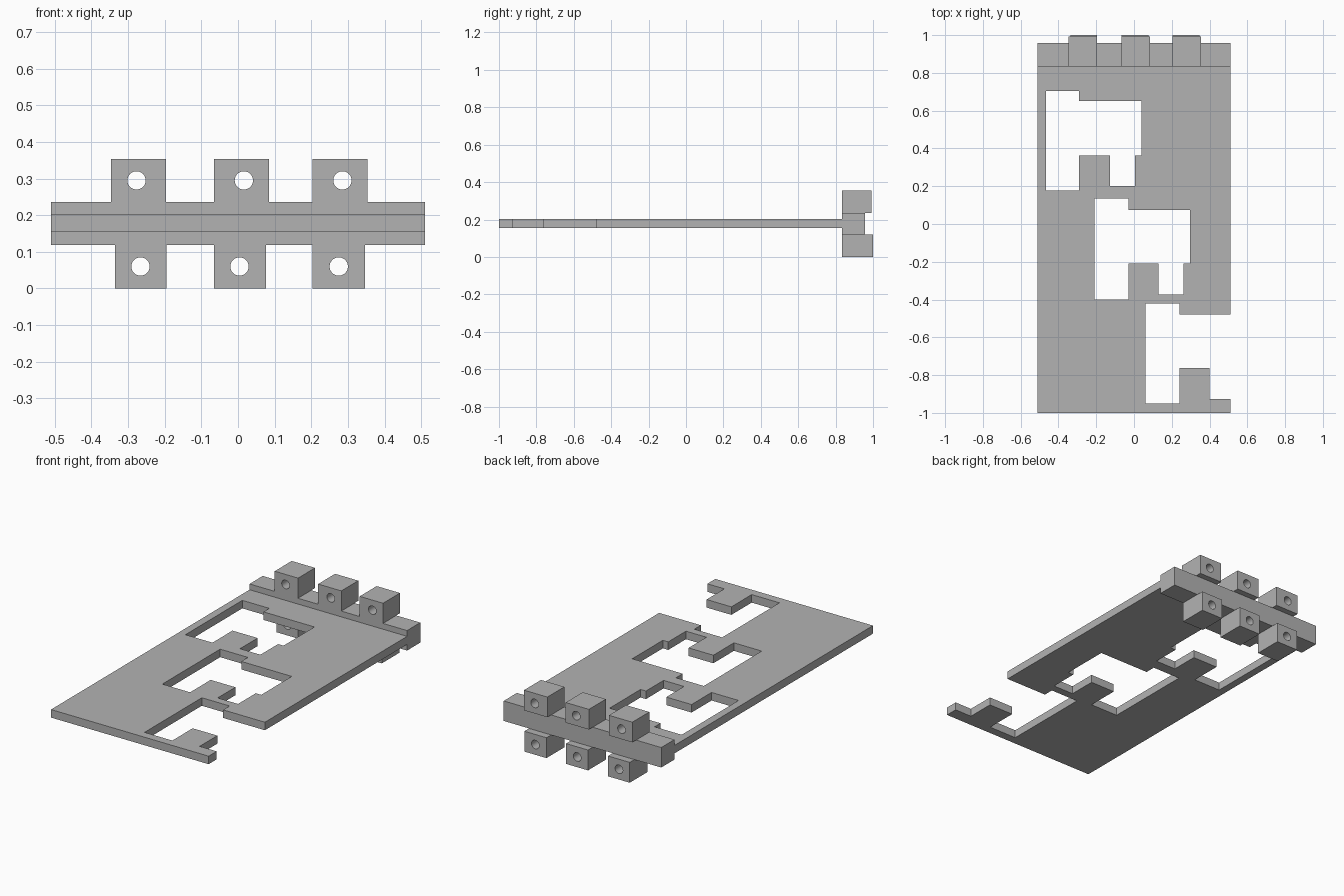
import bpy, bmesh, math
from mathutils import Matrix, Vector

if "Cube" in bpy.data.objects:
    bpy.data.objects.remove(bpy.data.objects["Cube"])

grey = bpy.data.materials.new("plain_grey")
grey.diffuse_color = (0.45, 0.45, 0.45, 1)
grey.use_nodes = True
grey.node_tree.nodes["Principled BSDF"].inputs["Base Color"].default_value = grey.diffuse_color


def extrude_profile(name, loops, depth, matrix):
    """Fill 2D loops (outline plus holes), extrude along local z, then place."""
    bm = bmesh.new()
    for loop in loops:
        vs = [bm.verts.new((x, y, 0)) for x, y in loop]
        for a, b in zip(vs, vs[1:] + vs[:1]):
            bm.edges.new((a, b))
    bmesh.ops.triangle_fill(bm, use_beauty=True, edges=bm.edges[:], normal=(0, 0, 1))
    new = bmesh.ops.extrude_face_region(bm, geom=bm.faces[:], use_keep_orig=True)["geom"]
    bmesh.ops.translate(bm, vec=(0, 0, depth),
                        verts=[g for g in new if isinstance(g, bmesh.types.BMVert)])
    bmesh.ops.transform(bm, matrix=matrix, verts=bm.verts[:])
    bmesh.ops.recalc_face_normals(bm, faces=bm.faces[:])
    mesh = bpy.data.meshes.new(name)
    bm.to_mesh(mesh)
    bm.free()
    mesh.materials.append(grey)
    ob = bpy.data.objects.new(name, mesh)
    bpy.context.collection.objects.link(ob)
    bpy.ops.object.select_all(action='DESELECT')
    ob.select_set(True)
    bpy.context.view_layer.objects.active = ob
    bpy.ops.object.shade_smooth_by_angle(angle=math.radians(30))
    return ob


def rect(x0, x1, y0, y1):
    return [(x0, y0), (x1, y0), (x1, y1), (x0, y1)]


def circle(cx, cy, r, n=32):
    return [(cx + r * math.cos(2 * math.pi * i / n), cy + r * math.sin(2 * math.pi * i / n))
            for i in range(n)]


def front_profile(name, loops, y0, y1):
    """Profile in x and z, extruded from y1 forward to y0."""
    place = Matrix.Translation(Vector((0, y1, 0))) @ Matrix.Rotation(math.pi / 2, 4, 'X')
    return extrude_profile(name, loops, y1 - y0, place)


# Flat plate with two stepped windows and one notch open to the right edge
outline = [(-0.51, -1), (0.51, -1), (0.51, -0.926), (0.40, -0.926), (0.40, -0.762),
           (0.24, -0.762), (0.24, -0.95), (0.06, -0.95), (0.06, -0.42), (0.24, -0.42),
           (0.24, -0.48), (0.51, -0.48), (0.51, 0.835), (-0.51, 0.835)]
back_window = [(-0.465, 0.178), (-0.29, 0.178), (-0.29, 0.363), (-0.127, 0.363),
               (-0.127, 0.2), (0.005, 0.2), (0.005, 0.363), (0.04, 0.363),
               (0.04, 0.65), (-0.29, 0.65), (-0.29, 0.704), (-0.465, 0.704)]
middle_window = [(-0.21, -0.40), (-0.03, -0.40), (-0.03, -0.21), (0.13, -0.21),
                 (0.13, -0.374), (0.262, -0.374), (0.262, -0.21), (0.297, -0.21),
                 (0.297, 0.073), (-0.03, 0.073), (-0.03, 0.135), (-0.21, 0.135)]
extrude_profile("key_plate", [outline, back_window, middle_window], 0.047,
                Matrix.Translation((0, 0, 0.155)))

# Cross bar along the back edge
front_profile("back_bar", [rect(-0.51, 0.51, 0.119, 0.236)], 0.835, 0.957)

# Drilled blocks above and below the bar: left edge, right edge, hole centre
upper = [(-0.347, -0.196, -0.277), (-0.066, 0.084, 0.016), (0.203, 0.354, 0.285)]
lower = [(-0.336, -0.195, -0.266), (-0.066, 0.076, 0.004), (0.203, 0.346, 0.275)]
for i, (x0, x1, cx) in enumerate(upper):
    front_profile(f"upper_block_{i + 1}",
                  [rect(x0, x1, 0.236, 0.354), circle(cx, 0.295, 0.025)], 0.835, 0.992)
for i, (x0, x1, cx) in enumerate(lower):
    front_profile(f"lower_block_{i + 1}",
                  [rect(x0, x1, 0, 0.119), circle(cx, 0.06, 0.025)], 0.835, 1.0)
